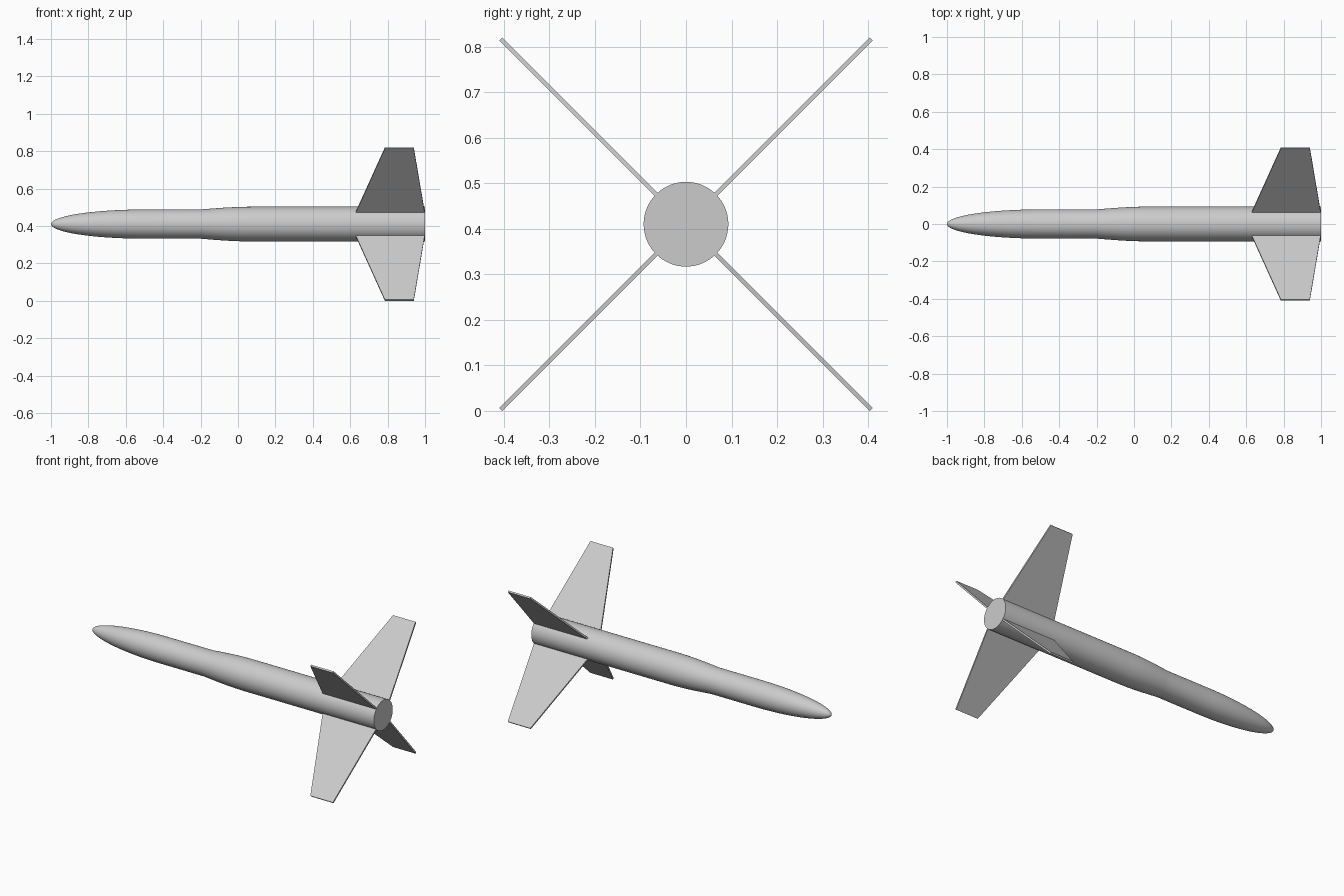
import bpy, bmesh, math
from mathutils import Matrix, Vector

cube = bpy.data.objects.get("Cube")
if cube:
    bpy.data.objects.remove(cube, do_unlink=True)

AXIS_Z = 0.41
NOSE_R, BODY_R = 0.078, 0.093
SIDES = 64

grey = bpy.data.materials.new("light_grey")
grey.use_nodes = True
colour = (0.6, 0.6, 0.6, 1)
grey.diffuse_color = colour
grey.node_tree.nodes["Principled BSDF"].inputs["Base Color"].default_value = colour


def make_object(name, bm):
    bmesh.ops.recalc_face_normals(bm, faces=bm.faces)
    mesh = bpy.data.meshes.new(name)
    bm.to_mesh(mesh)
    bm.free()
    mesh.materials.append(grey)
    obj = bpy.data.objects.new(name, mesh)
    bpy.context.collection.objects.link(obj)
    obj.location.z = AXIS_Z
    return obj


# Body: rounded nose, slim forward section, gentle flare, straight rear tube
profile = []
for i in range(17):
    a = math.pi / 2 * i / 16
    profile.append((-0.5 - 0.5 * math.cos(a), NOSE_R * math.sin(a)))
profile.append((-0.2, NOSE_R))
for i in range(1, 9):
    t = i / 8
    blend = math.sin(t * math.pi / 2)
    profile.append((-0.2 + 0.28 * t, NOSE_R + (BODY_R - NOSE_R) * blend))
profile += [(1, BODY_R), (1, 0)]

bm = bmesh.new()
verts = [bm.verts.new((x, 0, r)) for x, r in profile]
edges = [bm.edges.new(pair) for pair in zip(verts, verts[1:])]
bmesh.ops.spin(bm, geom=verts + edges, axis=(1, 0, 0), cent=(0, 0, 0),
               angle=2 * math.pi, steps=SIDES)
bmesh.ops.remove_doubles(bm, verts=bm.verts, dist=0.0001)
body = make_object("body", bm)
bpy.context.view_layer.objects.active = body
body.select_set(True)
bpy.ops.object.shade_smooth_by_angle(angle=math.radians(35))
body.select_set(False)

# Four thin swept tail fins in a diagonal cross
fin_outline = [(0.63, 0.091), (0.785, 0.575), (0.94, 0.575), (0.998, 0.091)]
half = 0.005
names = ["upper_front_fin", "lower_front_fin", "lower_back_fin", "upper_back_fin"]
for i, name in enumerate(names):
    bm = bmesh.new()
    face = bm.faces.new([bm.verts.new((x, -half, r)) for x, r in fin_outline])
    sheet = bmesh.ops.extrude_face_region(bm, geom=[face])
    moved = [v for v in sheet["geom"] if isinstance(v, bmesh.types.BMVert)]
    bmesh.ops.translate(bm, verts=moved, vec=Vector((0, 2 * half, 0)))
    turn = Matrix.Rotation(math.radians(45 + 90 * i), 3, "X")
    bmesh.ops.rotate(bm, verts=bm.verts, cent=(0, 0, 0), matrix=turn)
    make_object(name, bm)
